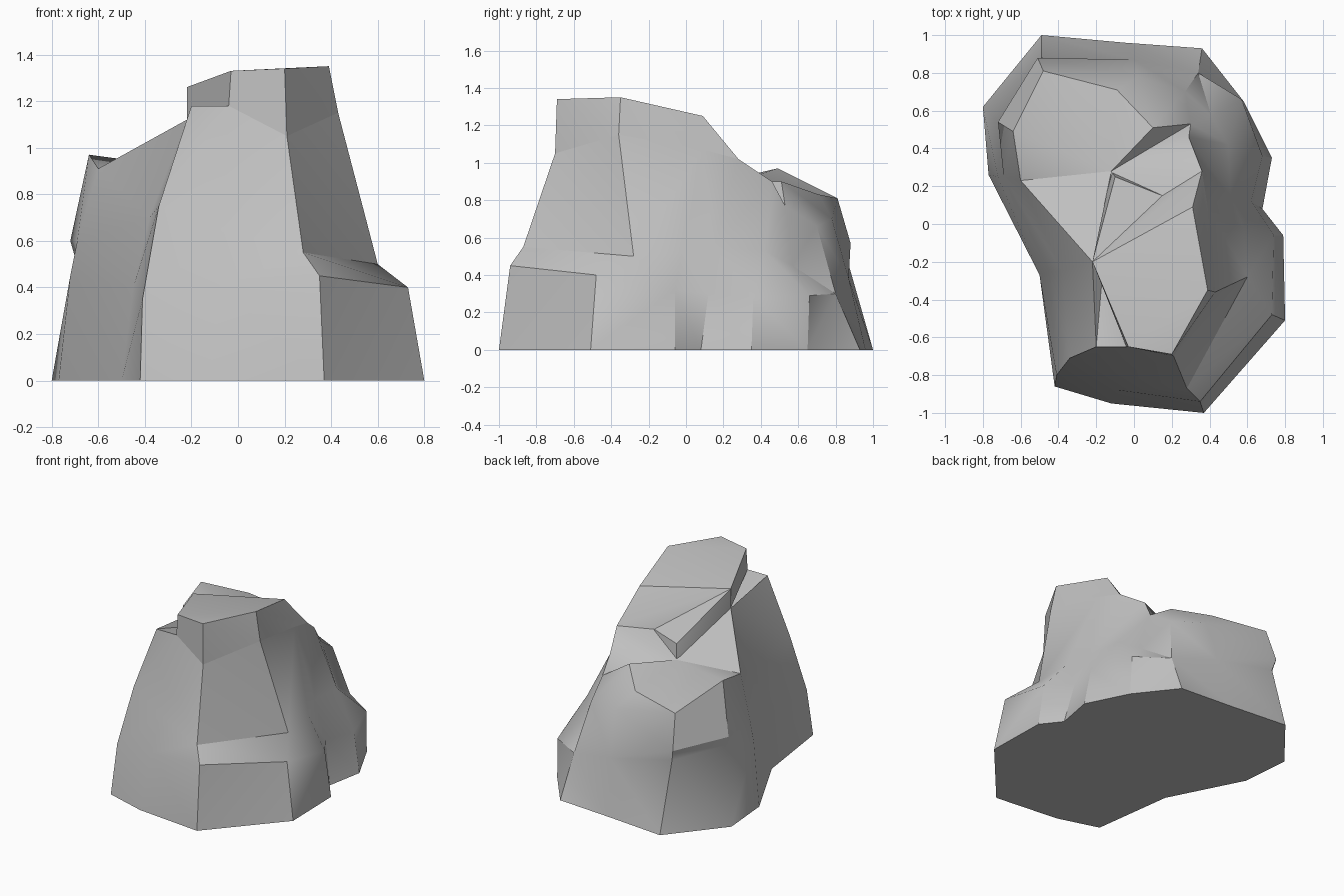
import bpy
import bmesh
from math import radians

default_cube = bpy.data.objects.get("Cube")
if default_cube:
    bpy.data.objects.remove(default_cube, do_unlink=True)


def make_material(name, value):
    mat = bpy.data.materials.new(name)
    mat.use_nodes = True
    color = (value, value, value, 1)
    mat.diffuse_color = color
    mat.node_tree.nodes["Principled BSDF"].inputs["Base Color"].default_value = color
    return mat


stone = make_material("stone_grey", .53)


def finish(name, bm, crease_angle):
    """Turn a bmesh into a stone object, smooth except at hard creases."""
    bmesh.ops.recalc_face_normals(bm, faces=bm.faces)
    mesh = bpy.data.meshes.new(name)
    bm.to_mesh(mesh)
    bm.free()
    mesh.materials.append(stone)
    obj = bpy.data.objects.new(name, mesh)
    bpy.context.collection.objects.link(obj)
    bpy.ops.object.select_all(action="DESELECT")
    obj.select_set(True)
    bpy.context.view_layer.objects.active = obj
    bpy.ops.object.shade_smooth_by_angle(angle=radians(crease_angle))
    return obj


def loft(name, rings, peak, crease_angle):
    """Skin matching outlines, close the bottom, and fan the top to one point."""
    bm = bmesh.new()
    loops = [[bm.verts.new(point) for point in ring] for ring in rings]
    count = len(loops[0])
    center = bm.verts.new(peak)
    sides = []
    for i in range(count):
        j = (i + 1) % count
        for lower, upper in zip(loops, loops[1:]):
            sides.append(bm.faces.new((lower[i], lower[j], upper[j], upper[i])))
        bm.faces.new((loops[-1][i], loops[-1][j], center))
    bmesh.ops.triangulate(bm, faces=sides, quad_method="SHORT_EDGE")
    bm.faces.new(loops[0][::-1])
    return finish(name, bm, crease_angle)


def chunk(name, points):
    """A faceted piece of rock wrapped around a few corner points."""
    bm = bmesh.new()
    for point in points:
        bm.verts.new(point)
    hull = bmesh.ops.convex_hull(bm, input=bm.verts)
    loose = set(hull["geom_interior"]) | set(hull["geom_unused"])
    spare = [item for item in loose if isinstance(item, bmesh.types.BMVert)]
    bmesh.ops.delete(bm, geom=spare, context="VERTS")
    bmesh.ops.dissolve_limit(bm, angle_limit=radians(4), verts=bm.verts, edges=bm.edges)
    return finish(name, bm, 20)


# Outlines of the boulder, counterclockwise from the front corner
footprint = [
    (-.42, -.86), (-.12, -.95), (.37, -1), (.8, -.51), (.79, -.06),
    (.68, .08), (.73, .35), (.58, .65), (.36, .93), (-.05, .96),
    (-.49, 1), (-.8, .62), (-.77, .26), (-.5, -.27),
]
ledge = [
    (-.41, -.8, .35), (-.08, -.88, .4), (.35, -.94, .45), (.73, -.48, .4),
    (.74, -.06, .32), (.62, .12, .3), (.68, .36, .28), (.57, .66, .29),
    (.34, .8, .3), (0, .87, .38), (-.49, .86, .49), (-.7, .52, .53),
    (-.72, .25, .45), (-.45, -.25, .4),
]
waist = [
    (-.34, -.71, .75), (-.06, -.8, .65), (.28, -.87, .55), (.6, -.28, .5),
    (.58, -.02, .52), (.51, .15, .55), (.5, .42, .53), (.41, .57, .45),
    (.27, .7, .66), (.02, .78, .7), (-.51, .88, .57), (-.72, .54, .6),
    (-.69, .25, .6), (-.38, -.25, .7),
]
shoulder = [
    (-.2, -.65, 1.18), (-.04, -.65, 1.18), (.21, -.7, 1.05), (.43, -.36, 1.15),
    (.39, .09, 1.07), (.36, .28, 1.02), (.29, .46, .9), (.3, .53, .77),
    (.1, .51, .9), (-.09, .71, .83), (-.48, .81, .81), (-.64, .49, .97),
    (-.6, .23, .91), (-.22, -.2, 1.12),
]
ground = [(x, y, 0) for x, y in footprint]
hollow = (-.12, .28, .9)

# Main boulder with its sloping shelf
loft("boulder_body", [ground, ledge, waist, shoulder], hollow, 36)

# Raised slab forming the summit, seated on the front of the shoulder
slab_top = [
    (-.22, -.2, 1.26), (-.03, -.65, 1.33), (.2, -.69, 1.34),
    (.39, -.35, 1.35), (.31, .09, 1.25),
]
slab_tail = (.15, .15, 1)
slab_seat = shoulder[1:6] + shoulder[-1:]
chunk("summit_slab", slab_top + [slab_tail] + slab_seat)

# Thin broken plate leaning from the slab down to the shelf
plate_crest = [slab_top[0], slab_tail, (-.1, .25, 1)]
plate_foot = [shoulder[-1], (.15, .17, .88), (-.12, .28, .86)]
chunk("broken_plate", plate_crest + plate_foot)
